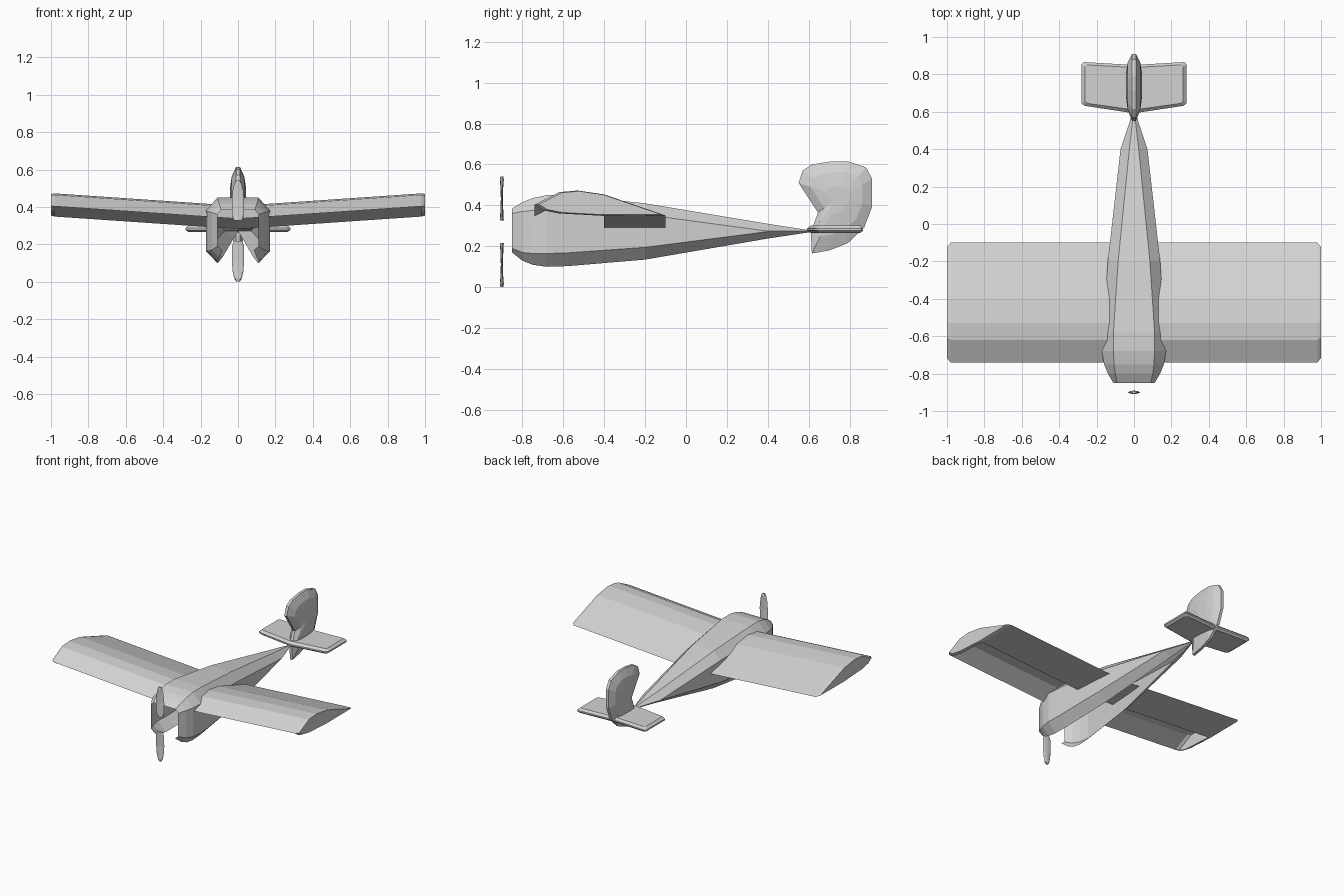
import bpy, bmesh
from math import cos, sin, pi

if "Cube" in bpy.data.objects:
    bpy.data.objects.remove(bpy.data.objects["Cube"], do_unlink=True)

# One plain grey for the whole aircraft
grey = bpy.data.materials.new("plain_grey")
grey.use_nodes = True
grey.diffuse_color = (0.65, 0.65, 0.65, 1)
grey.node_tree.nodes["Principled BSDF"].inputs["Base Color"].default_value = grey.diffuse_color


def loft(name, rings, closed=True, start_cap=False, end_cap=False, skip=(), mirror=False):
    """Skin a row of rings; skip holds (span, edge) pairs that are left open."""
    bm = bmesh.new()
    rows = [[bm.verts.new(p) for p in ring] for ring in rings]
    n = len(rows[0])
    for s in range(len(rows) - 1):
        a, b = rows[s], rows[s + 1]
        for i in range(n if closed else n - 1):
            if (s, i) not in skip:
                j = (i + 1) % n
                bm.faces.new((a[i], a[j], b[j], b[i]))
    if start_cap:
        bm.faces.new(rows[0][::-1])
    if end_cap:
        bm.faces.new(rows[-1])
    bmesh.ops.remove_doubles(bm, verts=bm.verts, dist=0.0005)
    bmesh.ops.recalc_face_normals(bm, faces=bm.faces)
    mesh = bpy.data.meshes.new(name)
    bm.to_mesh(mesh)
    bm.free()
    mesh.materials.append(grey)
    obj = bpy.data.objects.new(name, mesh)
    bpy.context.collection.objects.link(obj)
    if mirror:
        mod = obj.modifiers.new("mirror", "MIRROR")
        mod.use_clip = True
    return obj


# Fuselage: thin shell, open at the nose and along the belly
# y, half width, top half width, belly edge x, belly z, side low z, side high z, top z
stations = [
    (-.85, .11, .09, .085, .17, .19, .36, .385),
    (-.80, .14, .10, .10, .13, .17, .37, .415),
    (-.75, .16, .107, .11, .11, .165, .375, .435),
    (-.68, .172, .11, .11, .10, .165, .38, .45),
    (-.58, .165, .11, .105, .103, .168, .38, .45),
    (-.20, .14, .085, .08, .135, .195, .355, .41),
    (.40, .072, .025, .02, .238, .272, .274, .31),
    (.60, .006, .002, .002, .268, .272, .274, .279),
]
rings = [[(0, y, zt), (t, y, zt), (w, y, sh), (w, y, sl), (b, y, zb)]
         for y, w, t, b, zb, sl, sh, zt in stations]
loft("fuselage", rings, closed=False, mirror=True)

# Wing: cambered skin with dihedral, underside panel only at the rear
section = [(-.74, .405), (-.62, .466), (-.53, .474), (-.40, .455), (-.10, .352),
           (-.40, .35), (-.62, .362), (-.70, .378)]


def wing_ring(x, scale):
    return [(x, -.42 + (y + .42) * scale, .41 + (z - .41) * scale + .068 * (x - 1))
            for y, z in section]


loft("wing", [wing_ring(0, 1), wing_ring(.98, 1), wing_ring(1, .93)],
     end_cap=True, skip=[(0, 5), (0, 6), (0, 7)], mirror=True)

# Tailplane: thin swept slab with a bevelled rim
plan = [(0, .592), (.265, .632), (.28, .645), (.28, .855), (.27, .866), (0, .85)]


def tail_ring(inset, z):
    return [(x * (1 - inset), .74 + (y - .74) * (1 - inset * 2), z) for x, y in plan]


loft("tailplane", [tail_ring(.06, .265), tail_ring(0, .277), tail_ring(0, .287), tail_ring(.06, .302)],
     start_cap=True, end_cap=True, skip=[(s, 5) for s in range(3)], mirror=True)

# Fin and rudder: rounded outline swelling to a lens in the middle
outline = [(.55, .51), (.57, .57), (.615, .60), (.71, .615), (.79, .615), (.88, .585),
           (.91, .53), (.91, .395), (.87, .29), (.79, .215), (.70, .18), (.615, .165),
           (.61, .27), (.645, .365)]


def fin_ring(x, scale):
    return [(x, .75 + (y - .75) * scale, .44 + (z - .44) * scale) for y, z in outline]


fin_rings = [fin_ring(s * x, k) for s, x, k in
             [(-1, .044, .3), (-1, .034, .7), (-1, .01, 1), (1, .01, 1), (1, .034, .7), (1, .044, .3)]]
loft("fin", fin_rings, start_cap=True, end_cap=True)

# Propeller: two separate blades mirrored about the thrust line
blade = [(.055, .022, .010), (.08, .032, .008), (.16, .033, .005),
         (.22, .028, .007), (.255, .020, .010), (.27, .010, .007)]
for name, side in (("upper_blade", 1), ("lower_blade", -1)):
    blade_rings = [[(w * cos(a * pi / 4), -.90 + t * sin(a * pi / 4), .272 + side * r)
                    for a in range(8)] for r, w, t in blade]
    loft(name, blade_rings, start_cap=True, end_cap=True)
